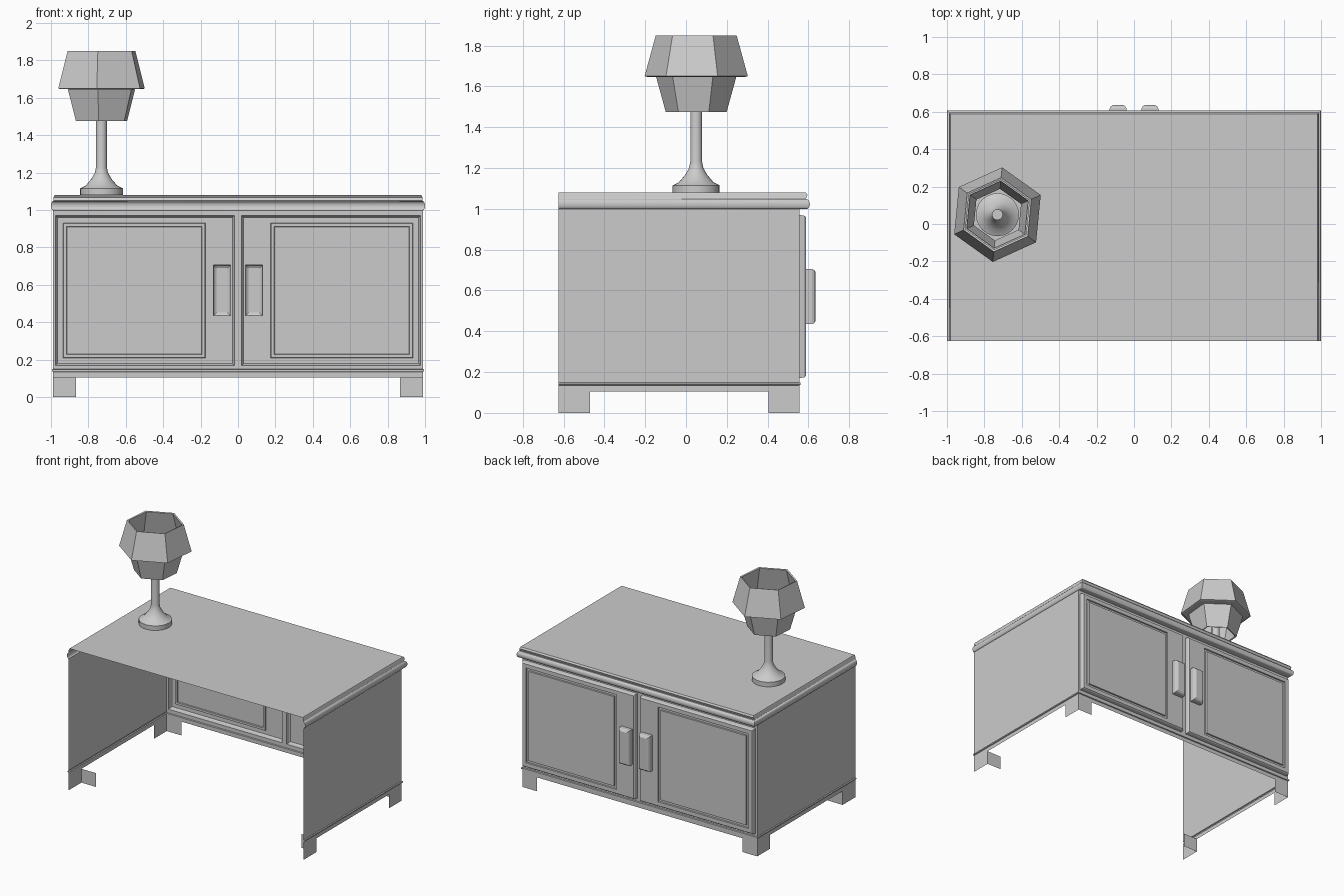
import bpy, bmesh, math
from math import cos, sin, pi

if "Cube" in bpy.data.objects:
    bpy.data.objects.remove(bpy.data.objects["Cube"])

grey = bpy.data.materials.new("plain_grey")
grey.use_nodes = True
grey.diffuse_color = (0.6, 0.6, 0.6, 1)
grey.node_tree.nodes["Principled BSDF"].inputs["Base Color"].default_value = (0.6, 0.6, 0.6, 1)

X, Y, BACK = 0.988, 0.555, -0.625      # carcass half width, door side, open side


def finish(bm, name, mirror=False, smooth=0):
    mesh = bpy.data.meshes.new(name)
    bmesh.ops.remove_doubles(bm, verts=bm.verts, dist=1e-5)
    bm.to_mesh(mesh)
    bm.free()
    ob = bpy.data.objects.new(name, mesh)
    bpy.context.collection.objects.link(ob)
    mesh.materials.append(grey)
    if mirror:
        ob.modifiers.new("mirror", 'MIRROR').use_clip = False
    if smooth:
        bpy.ops.object.select_all(action='DESELECT')
        ob.select_set(True)
        bpy.context.view_layer.objects.active = ob
        bpy.ops.object.shade_smooth_by_angle(angle=math.radians(smooth))
    return ob


def loft(bm, rows, closed=False, cap=False):
    """Skin consecutive rows of points with quads."""
    rows = [[bm.verts.new(p) for p in row] for row in rows]
    n = len(rows[0])
    for a, b in zip(rows, rows[1:]):
        for i in range(n if closed else n - 1):
            j = (i + 1) % n
            bm.faces.new((a[i], a[j], b[j], b[i]))
    if cap:
        bm.faces.new(rows[-1])


def u_path(ox, oy, z):
    return [(X + ox, BACK, z), (X + ox, Y + oy, z), (-X - ox, Y + oy, z), (-X - ox, BACK, z)]


def rect(x0, x1, z0, z1, y, inset=0):
    x0, x1, z0, z1 = x0 + inset, x1 - inset, z0 + inset, z1 - inset
    return [(x0, y, z0), (x0, y, z1), (x1, y, z1), (x1, y, z0)]


def wall(bm, path, z0, z1):
    loft(bm, [[(x, y, z) for x, y in path] for z in (z0, z1)])


# Base moulding with a small bead
bm = bmesh.new()
base = [(0, .105), (0, .135), (.007, .138), (.007, .147), (0, .15), (0, .17)]
loft(bm, [u_path(o, o, z) for o, z in base])
finish(bm, "base_moulding")

# Table top: rounded lip, upper slab and flat top sheet
bm = bmesh.new()
lip = [u_path(.012 * sin(t), .035 + .017 * sin(t), 1.023 - .024 * cos(t))
       for t in [pi * i / 8 for i in range(9)]]
slab = [u_path(-.002, .033, 1.05), u_path(-.002, .04, 1.068), u_path(-.008, .032, 1.08)]
loft(bm, [u_path(0, 0, .97), u_path(0, 0, .999)] + lip + slab)
x, y, z = u_path(-.008, .032, 1.08)[1]
loft(bm, [[(x, BACK, z), (x, y, z)], [(-x, BACK, z), (-x, y, z)]])
finish(bm, "table_top", smooth=35)

# Side walls wrapping onto the door side, and the strip between the doors
bm = bmesh.new()
wall(bm, [(X, BACK), (X, Y), (.975, Y)], .17, .97)
finish(bm, "side_wall", mirror=True)
bm = bmesh.new()
wall(bm, [(.02, Y), (-.02, Y)], .17, .97)
finish(bm, "door_divider")

# Corner feet made of two thin plates each
bm = bmesh.new()
for y0, y1 in ((BACK, -.47), (.405, Y)):
    wall(bm, [(X, y0), (X, y1), (.865, y1)], 0, .105)
finish(bm, "corner_feet", mirror=True)

# Doors: raised sheet, grooved panel and pressed-out handle
bm = bmesh.new()
face_y = Y + .032
door = (.02, .975, .17, .97)
loft(bm, [rect(*door, Y), rect(*door, face_y - .008, .004), rect(*door, face_y, .01)], closed=True)
panel = (.175, .935, .21, .93)
loft(bm, [rect(.15, .965, .18, .96, face_y), rect(*panel, face_y), rect(*panel, face_y - .01, .002),
          rect(*panel, face_y - .01, .018), rect(*panel, face_y, .02)], closed=True, cap=True)
grip = (.04, .13, .435, .705)
loft(bm, [rect(.03, .15, .18, .96, face_y), rect(*grip, face_y), rect(*grip, .617),
          rect(*grip, .628, .005), rect(*grip, .635, .016)], closed=True, cap=True)
finish(bm, "cabinet_door", mirror=True)

# Lamp stand turned from a profile
LX, LY = -.73, .05


def ring(r, z, n, start=0):
    return [(LX + r * cos(start + 2 * pi * i / n), LY + r * sin(start + 2 * pi * i / n), z)
            for i in range(n)]


bm = bmesh.new()
stand = [(.115, 1.08), (.115, 1.115), (.085, 1.13), (.055, 1.165), (.035, 1.2), (.029, 1.23), (.029, 1.58)]
loft(bm, [ring(r, z, 24) for r, z in stand], closed=True, cap=True)
finish(bm, "lamp_stand", smooth=32)

# Six-sided lamp shade in two tiers with framed panes
turn = math.radians(84.4)
for name, tiers in (("shade_lower", [(.15, 1.475), (.197, 1.645)]),
                    ("shade_upper", [(.254, 1.65), (.199, 1.85)])):
    bm = bmesh.new()
    loft(bm, [ring(r, z, 6, turn) for r, z in tiers], closed=True)
    bmesh.ops.inset_individual(bm, faces=bm.faces[:], thickness=.014)
    panes = [f for f in bm.faces if all(len(e.link_faces) == 2 for e in f.edges)
             and abs(max(v.co.z for v in f.verts) - tiers[1][1]) > .005
             and abs(min(v.co.z for v in f.verts) - tiers[0][1]) > .005]
    bmesh.ops.inset_individual(bm, faces=panes, thickness=.001, depth=-.006)
    shade = finish(bm, name)
    thick = shade.modifiers.new("thickness", 'SOLIDIFY')
    thick.thickness = .012
    thick.offset = -1

# Flat ledge joining the two tiers
bm = bmesh.new()
loft(bm, [ring(.254, 1.65, 6, turn), ring(.18, 1.65, 6, turn)], closed=True)
finish(bm, "shade_ledge")
